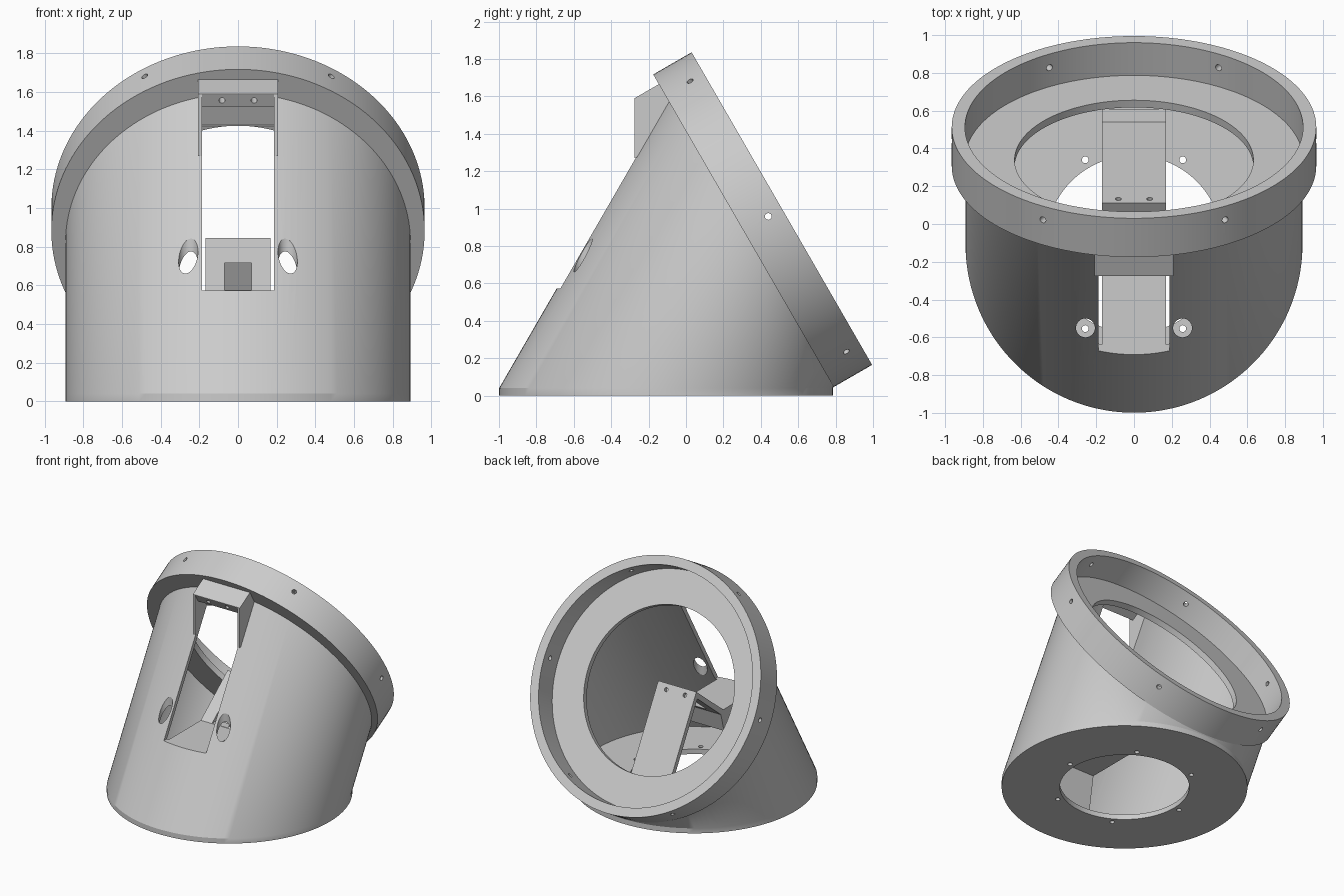
import bpy, bmesh, math
from mathutils import Vector, Matrix

if "Cube" in bpy.data.objects:
    bpy.data.objects.remove(bpy.data.objects["Cube"])

S3 = math.sqrt(3) / 2
SEG = 144
BASE_Y, BASE_R, PLATE = -0.107, 0.892, 0.04
AXIS = Vector((0, S3, 0.5))              # direction the tilted ring faces
UP = Vector((0, -0.5, S3))               # direction up the ring face
RING_C = Vector((0, 0.5125, 1.0))        # centre of the ring's front rim

grey = bpy.data.materials.new("plain grey")
grey.diffuse_color = (0.6, 0.6, 0.6, 1)
grey.use_nodes = True
grey.node_tree.nodes["Principled BSDF"].inputs["Base Color"].default_value = grey.diffuse_color


def make(name, bm):
    bmesh.ops.recalc_face_normals(bm, faces=bm.faces)
    me = bpy.data.meshes.new(name)
    bm.to_mesh(me)
    bm.free()
    me.materials.append(grey)
    ob = bpy.data.objects.new(name, me)
    bpy.context.collection.objects.link(ob)
    return ob


def loft(name, rings):
    """Solid through a stack of point rings with capped ends."""
    bm = bmesh.new()
    rs = [[bm.verts.new(p) for p in r] for r in rings]
    n = len(rs[0])
    for a, b in zip(rs, rs[1:]):
        for i in range(n):
            j = (i + 1) % n
            bm.faces.new((a[i], a[j], b[j], b[i]))
    bm.faces.new(rs[0])
    bm.faces.new(rs[-1])
    return make(name, bm)


def rod(name, p, q, r, seg=SEG):
    p, q = Vector(p), Vector(q)
    rot = (q - p).to_track_quat('Z', 'Y').to_matrix()
    c = [rot @ Vector((r * math.cos(2 * math.pi * i / seg),
                       r * math.sin(2 * math.pi * i / seg), 0)) for i in range(seg)]
    return loft(name, [[p + v for v in c], [q + v for v in c]])


def extrude(name, pts, hw):
    """Side profile (y, z) extruded to both sides of x = 0."""
    return loft(name, [[(x, y, z) for y, z in pts] for x in (-hw, hw)])


def disc(r, z):
    return [Vector((r * math.cos(2 * math.pi * i / SEG),
                    BASE_Y + r * math.sin(2 * math.pi * i / SEG), z)) for i in range(SEG)]


def leaning(r, extra):
    """Top outline of the leaning tube, cut off along the ring's back plane."""
    return [p + Vector((0, 0.5, S3)) * (0.785 - p.y + extra) for p in disc(r, PLATE)]


def boolean(ob, tool, op='DIFFERENCE', keep=False):
    m = ob.modifiers.new("cut", 'BOOLEAN')
    m.operation, m.object, m.solver = op, tool, 'EXACT'
    dg = bpy.context.evaluated_depsgraph_get()
    me = bpy.data.meshes.new_from_object(ob.evaluated_get(dg))
    ob.modifiers.clear()
    ob.data = me
    if not keep:
        bpy.data.objects.remove(tool)


def on_axis(d):
    return RING_C - AXIS * d


# leaning tube body with its short upright foot
def body_solid(name):
    return loft(name, [disc(BASE_R, 0), disc(BASE_R, PLATE), leaning(BASE_R, 0.02)])


housing = body_solid("housing")
envelope = body_solid("envelope")

# tilted ring and the hood over the slot
boolean(housing, rod("ring", on_axis(0.237), on_axis(0), 0.965), 'UNION')
boolean(housing, extrude("hood", [(-0.275, 1.59), (-0.275, 1.27), (-0.2, 1.3), (-0.03, 1.5),
                                  (-0.128, 1.675)], 0.208), 'UNION')

# hollow inside, ring recess and round openings
boolean(housing, loft("cavity", [disc(BASE_R - 0.037, PLATE), leaning(BASE_R - 0.037, 0)]))
boolean(housing, rod("recess", on_axis(0.2), on_axis(-0.1), 0.895))
boolean(housing, rod("ring_hole", on_axis(0.27), on_axis(0.1), 0.632))
boolean(housing, rod("base_hole", (0, BASE_Y, -0.1), (0, BASE_Y, 0.06), 0.47))

# long slot in the front wall
boolean(housing, extrude("slot", [(-1.2, 0.573), (-0.5, 0.573), (-0.012, 1.43), (-0.107, 1.60),
                                  (-0.237, 1.525), (-0.275, 1.588), (-1.2, 1.588)], 0.187))

# six screw holes in the base and six through the ring wall
for k in range(6):
    a = k * math.pi / 3
    x, y = 0.516 * math.cos(a), BASE_Y + 0.516 * math.sin(a)
    boolean(housing, rod("base_screw", (x, y, -0.1), (x, y, 0.1), 0.018, 16))
    d = Vector((math.cos(a), 0, 0)) + UP * math.sin(a)
    c = on_axis(0.084)
    boolean(housing, rod("ring_screw", c + d * 0.8, c + d * 1.05, 0.018, 16))

# screwdriver holes through the front wall, screw holes under the hood
for s in (-1, 1):
    x = 0.257 * s
    boolean(housing, rod("access", (x, -0.55, 0.3), (x, -0.55, 1.2), 0.05, 32))
    p = Vector((0.083 * s, -0.256, 1.556))
    boolean(housing, rod("hood_screw", p - AXIS * 0.05, p + AXIS * 0.1, 0.016, 16))

# inner bracket: flat sill, rising plate, then a panel parallel to the ring
bracket = extrude("inner_bracket", [
    (-1.1, 0.573), (-0.23, 0.573), (0.11, 0.845), (0.54, 0.085), (0.61, 0.085), (0.61, 0.03),
    (0.525, 0.03), (0.097, 0.785), (-0.2, 0.545), (-0.24, 0.4), (-0.66, 0.4), (-0.72, 0.03),
    (-1.1, 0.03)], 0.169)
boolean(bracket, envelope, 'INTERSECT')
boolean(bracket, extrude("window", [(-0.3, 0.575), (0.06, 0.575), (0.06, 0.715),
                                    (-0.3, 0.715)], 0.07))
for s in (-1, 1):
    p = Vector((0.083 * s, 0.133, 0.805))
    boolean(bracket, rod("panel_screw", p - AXIS * 0.03, p + AXIS * 0.1, 0.016, 16))

# smooth round walls, sharp edges
for ob in (housing, bracket):
    bpy.ops.object.select_all(action='DESELECT')
    ob.select_set(True)
    bpy.context.view_layer.objects.active = ob
    bpy.ops.object.shade_smooth_by_angle(angle=math.radians(25))
